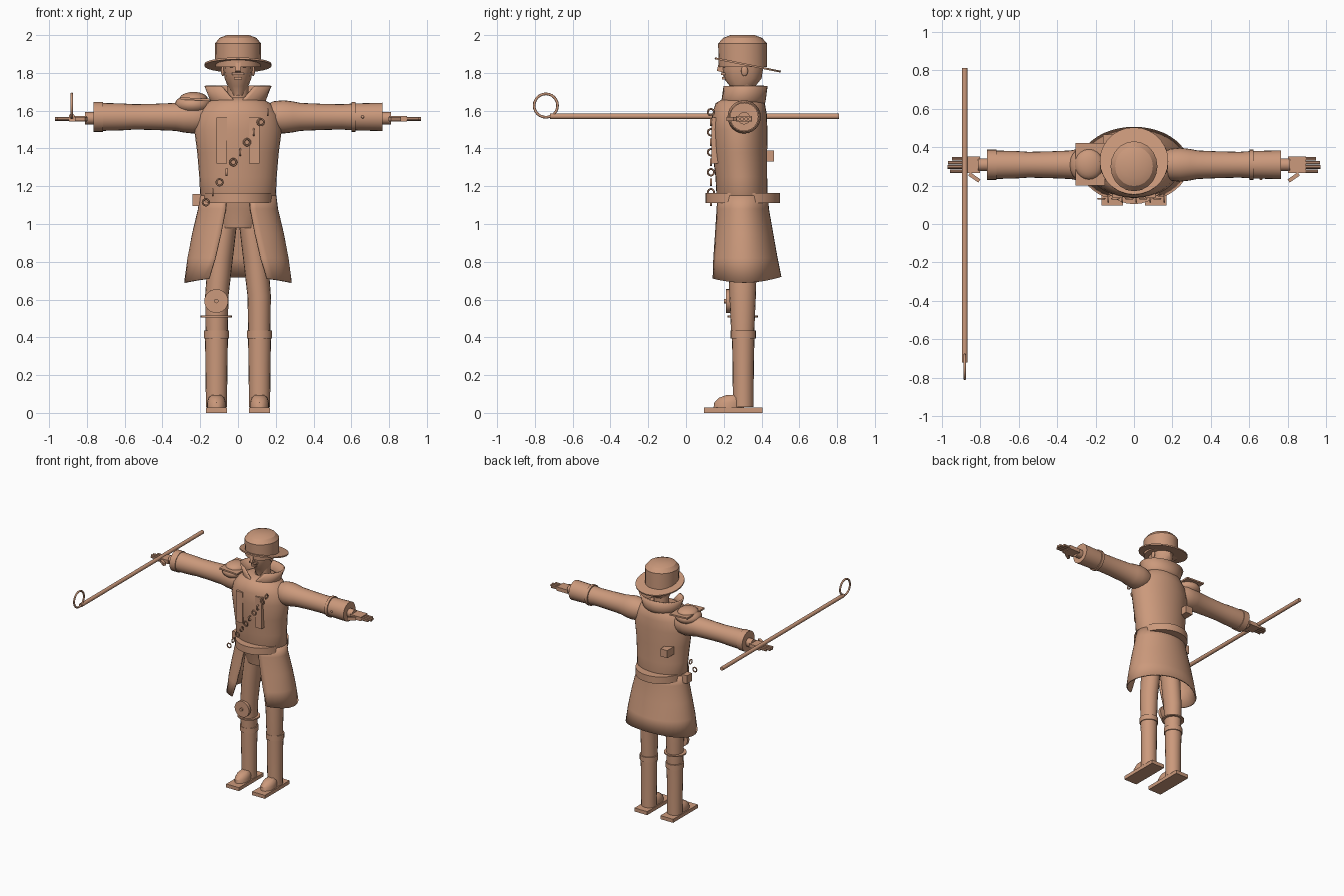
import bpy, bmesh, math
from mathutils import Matrix, Vector

CLAY = bpy.data.materials.new("clay_tan")
CLAY.diffuse_color = (0.60, 0.32, 0.20, 1)


def finish(bm, name, angle=35):
    bmesh.ops.recalc_face_normals(bm, faces=bm.faces)
    me = bpy.data.meshes.new(name)
    bm.to_mesh(me)
    bm.free()
    me.materials.append(CLAY)
    me.shade_smooth()
    me.set_sharp_from_angle(angle=math.radians(angle))
    ob = bpy.data.objects.new(name, me)
    bpy.context.collection.objects.link(ob)
    return ob


def loft(name, rings, axis="z", n=24, angle=35):
    """Closed stack of ellipses: (height, centre_a, centre_b, radius_a, radius_b)."""
    bm = bmesh.new()
    rows = []
    for h, ca, cb, ra, rb in rings:
        row = []
        for i in range(n):
            t = math.tau * i / n
            a, b = ca + ra * math.cos(t), cb + rb * math.sin(t)
            co = {"z": (a, b, h), "x": (h, a, b), "y": (a, h, b)}[axis]
            row.append(bm.verts.new(co))
        rows.append(row)
    for r0, r1 in zip(rows, rows[1:]):
        for i in range(n):
            j = (i + 1) % n
            bm.faces.new((r0[i], r0[j], r1[j], r1[i]))
    bm.faces.new(rows[0])
    bm.faces.new(rows[-1])
    return finish(bm, name, angle)


def rod(name, axis, start, end, a, b, r, n=16):
    return loft(name, [(start, a, b, r, r), (end, a, b, r, r)], axis, n)


def shell(name, rings, thick, hem=0.0, n=36):
    """Cloth open at the front: (z, centre_y, rx, ry, half gap in degrees)."""
    bm = bmesh.new()
    rows = []
    for k, (z, cy, rx, ry, gap) in enumerate(rings):
        row = []
        for i in range(n + 1):
            t = math.radians(-90 + gap + (360 - 2 * gap) * i / n)
            wave = -hem * math.cos(2 * t) if k == 0 else 0
            row.append(bm.verts.new((rx * math.cos(t), cy + ry * math.sin(t), z + wave)))
        rows.append(row)
    for r0, r1 in zip(rows, rows[1:]):
        for i in range(n):
            bm.faces.new((r0[i], r0[i + 1], r1[i + 1], r1[i]))
    ob = finish(bm, name)
    mod = ob.modifiers.new("thickness", "SOLIDIFY")
    mod.thickness = thick
    return ob


def box(name, lo, hi, rot=None):
    bm = bmesh.new()
    lo, hi = Vector(lo), Vector(hi)
    bmesh.ops.create_cube(bm, size=1)
    m = Matrix.Translation((lo + hi) / 2)
    if rot:
        m = m @ rot
    bm.transform(m @ Matrix.Diagonal((*(hi - lo), 1)))
    return finish(bm, name)


def ball(name, c, size):
    bm = bmesh.new()
    bmesh.ops.create_uvsphere(bm, u_segments=20, v_segments=12, radius=1)
    bm.transform(Matrix.Translation(c) @ Matrix.Diagonal((*size, 1)))
    return finish(bm, name, 40)


def hoop(name, c, R, r, axis, n=20, m=8):
    bm = bmesh.new()
    g = []
    for i in range(n):
        t = math.tau * i / n
        row = []
        for j in range(m):
            p = math.tau * j / m
            d = R + r * math.cos(p)
            a, b, h = d * math.cos(t), d * math.sin(t), r * math.sin(p)
            co = (h, a, b) if axis == "x" else (a, h, b)
            row.append(bm.verts.new(Vector(c) + Vector(co)))
        g.append(row)
    for i in range(n):
        for j in range(m):
            k, l = (i + 1) % n, (j + 1) % m
            bm.faces.new((g[i][j], g[k][j], g[k][l], g[i][l]))
    return finish(bm, name, 60)


# Torso and pelvis
loft("torso", [(0.98, 0, 0.30, 0.11, 0.10), (1.08, 0, 0.30, 0.16, 0.12),
               (1.14, 0, 0.297, 0.20, 0.135), (1.25, 0, 0.293, 0.205, 0.137),
               (1.38, 0, 0.285, 0.216, 0.145), (1.50, 0, 0.283, 0.232, 0.148),
               (1.58, 0, 0.283, 0.215, 0.145), (1.64, 0, 0.287, 0.17, 0.13),
               (1.67, 0, 0.30, 0.11, 0.09)], n=32, angle=60)

# Coat skirt and upturned collar
shell("coat_skirt", [(0.705, 0.307, 0.285, 0.198, 33), (0.82, 0.305, 0.268, 0.18, 27),
                     (0.95, 0.302, 0.243, 0.16, 22), (1.08, 0.297, 0.212, 0.142, 18),
                     (1.15, 0.297, 0.203, 0.138, 18)], 0.01, hem=0.015)
shell("collar", [(1.62, 0.30, 0.14, 0.115, 2), (1.66, 0.305, 0.15, 0.118, 10),
                 (1.73, 0.307, 0.178, 0.125, 30)], 0.012)

# Belt arcs, pouches and chest flaps
loft("belt", [(1.11, 0, 0.30, 0.19, 0.197), (1.165, 0, 0.30, 0.19, 0.197)], n=32)
box("hip_pouch", (-0.24, 0.27, 1.095), (-0.19, 0.33, 1.16))
box("back_patch", (-0.16, 0.38, 1.33), (-0.10, 0.465, 1.39))
for s in (-1, 1):
    box("chest_flap", (s * 0.085 - 0.028, 0.135, 1.32), (s * 0.085 + 0.028, 0.18, 1.565))

# Diagonal chain of alternating links
for i in range(10):
    hoop("chain_link", (-0.17 + 0.0363 * i, 0.132, 1.115 + 0.053 * i), 0.017, 0.005,
         "y" if i % 2 == 0 else "x", 14, 6)

# Head and face
loft("neck", [(1.6, 0, 0.31, 0.055, 0.055), (1.76, 0, 0.31, 0.055, 0.055)])
loft("head", [(1.68, 0, 0.275, 0.025, 0.03), (1.73, 0, 0.30, 0.055, 0.067),
              (1.77, 0, 0.30, 0.07, 0.10), (1.82, 0, 0.30, 0.078, 0.108),
              (1.90, 0, 0.30, 0.08, 0.11)], n=12)
box("nose", (-0.012, 0.168, 1.805), (0.012, 0.21, 1.85), Matrix.Rotation(-0.25, 4, "X"))
box("moustache", (-0.032, 0.185, 1.79), (0.032, 0.215, 1.803))
box("mouth", (-0.02, 0.19, 1.765), (0.02, 0.22, 1.778))
for s in (-1, 1):
    box("brow", (s * 0.033 - 0.018, 0.188, 1.848), (s * 0.033 + 0.018, 0.215, 1.857))
    ball("eye", (s * 0.033, 0.204, 1.835), (0.012, 0.01, 0.007))
    ball("ear", (s * 0.08, 0.31, 1.81), (0.01, 0.018, 0.028))

# Hat: crown and brim sloping down to the back
loft("hat_crown", [(1.83, 0, 0.302, 0.12, 0.128), (1.955, 0, 0.30, 0.122, 0.13),
                   (1.985, 0, 0.30, 0.098, 0.103), (2.0, 0, 0.30, 0.06, 0.064)],
     n=20, angle=25)
bm = bmesh.new()
bmesh.ops.create_cone(bm, cap_ends=True, segments=28, radius1=0.178, radius2=0.178, depth=0.01)
bm.transform(Matrix.Translation((0, 0.327, 1.842)) @ Matrix.Rotation(-0.2, 4, "X"))
finish(bm, "hat_brim")

for s in (-1, 1):
    # Sleeve, wrist and hand
    Z, Y = 1.567, 0.308
    sleeve = [(0.15, 0.065), (0.19, 0.083), (0.24, 0.088), (0.29, 0.082), (0.33, 0.074),
              (0.45, 0.069), (0.55, 0.067), (0.61, 0.071), (0.765, 0.075)]
    loft("sleeve", [(s * x, Y, Z, r, r) for x, r in sleeve], "x")
    band = (0.60, 0.622) if s > 0 else (0.715, 0.765)
    rod("sleeve_band", "x", s * band[0], s * band[1], Y, Z, 0.079, 24)
    rod("wrist", "x", s * 0.74, s * 0.81, Y, 1.56, 0.033)
    hand = sorted((s * 0.80, s * 0.895))
    box("palm", (hand[0], 0.265, 1.542), (hand[1], 0.35, 1.572))
    for k in range(4):
        tip = (0.955, 0.968, 0.966, 0.945)[k]
        rod("finger", "x", s * 0.885, s * tip, 0.275 + 0.0215 * k, 1.556, 0.0095, 8)
    box("thumb", (s * 0.83 - 0.032, 0.232, 1.545), (s * 0.83 + 0.032, 0.252, 1.567),
        Matrix.Rotation(s * 0.6, 4, "Z"))

    # Leg, boot and shoe
    loft("trouser_leg", [(0.40, s * 0.113, 0.30, 0.058, 0.06), (0.62, s * 0.112, 0.30, 0.062, 0.07),
                         (0.80, s * 0.095, 0.30, 0.066, 0.075), (1.02, s * 0.066, 0.30, 0.063, 0.08)],
         n=20)
    loft("boot_shaft", [(0.03, s * 0.114, 0.303, 0.056, 0.055), (0.25, s * 0.114, 0.303, 0.058, 0.056),
                        (0.41, s * 0.114, 0.303, 0.061, 0.06)], n=20)
    rod("boot_cuff", "z", 0.395, 0.435, s * 0.114, 0.303, 0.067, 20)
    cx = s * 0.114
    box("sole", (cx - 0.056, 0.095, 0), (cx + 0.056, 0.405, 0.028))
    loft("shoe_toe", [(0.02, cx, 0.225, 0.05, 0.08), (0.055, cx, 0.23, 0.05, 0.08),
                      (0.08, cx, 0.24, 0.042, 0.065), (0.095, cx, 0.255, 0.025, 0.04)], n=16)

ball("cuff_button", (0.66, 0.236, 1.567), (0.008, 0.008, 0.008))

# Knee guard on one leg
rod("knee_disc", "y", 0.212, 0.236, -0.115, 0.592, 0.063, 24)
rod("knee_bolt", "y", 0.20, 0.22, -0.115, 0.592, 0.012, 12)
loft("knee_strap", [(0.505, -0.115, 0.30, 0.083, 0.08), (0.515, -0.115, 0.30, 0.083, 0.08)])

# Shoulder guard: padded body, square plate and dome
ball("shoulder_pad", (-0.238, 0.308, 1.632), (0.097, 0.10, 0.055))
box("shoulder_plate", (-0.305, 0.20, 1.655), (-0.15, 0.42, 1.667), Matrix.Rotation(0.05, 4, "Y"))
ball("shoulder_dome", (-0.235, 0.31, 1.662), (0.075, 0.08, 0.037))

# Long staff with a hoop at its front end
rod("staff", "y", -0.72, 0.81, -0.88, 1.57, 0.015, 12)
hoop("staff_hoop", (-0.88, -0.742, 1.627), 0.062, 0.007, "x", 24, 8)
